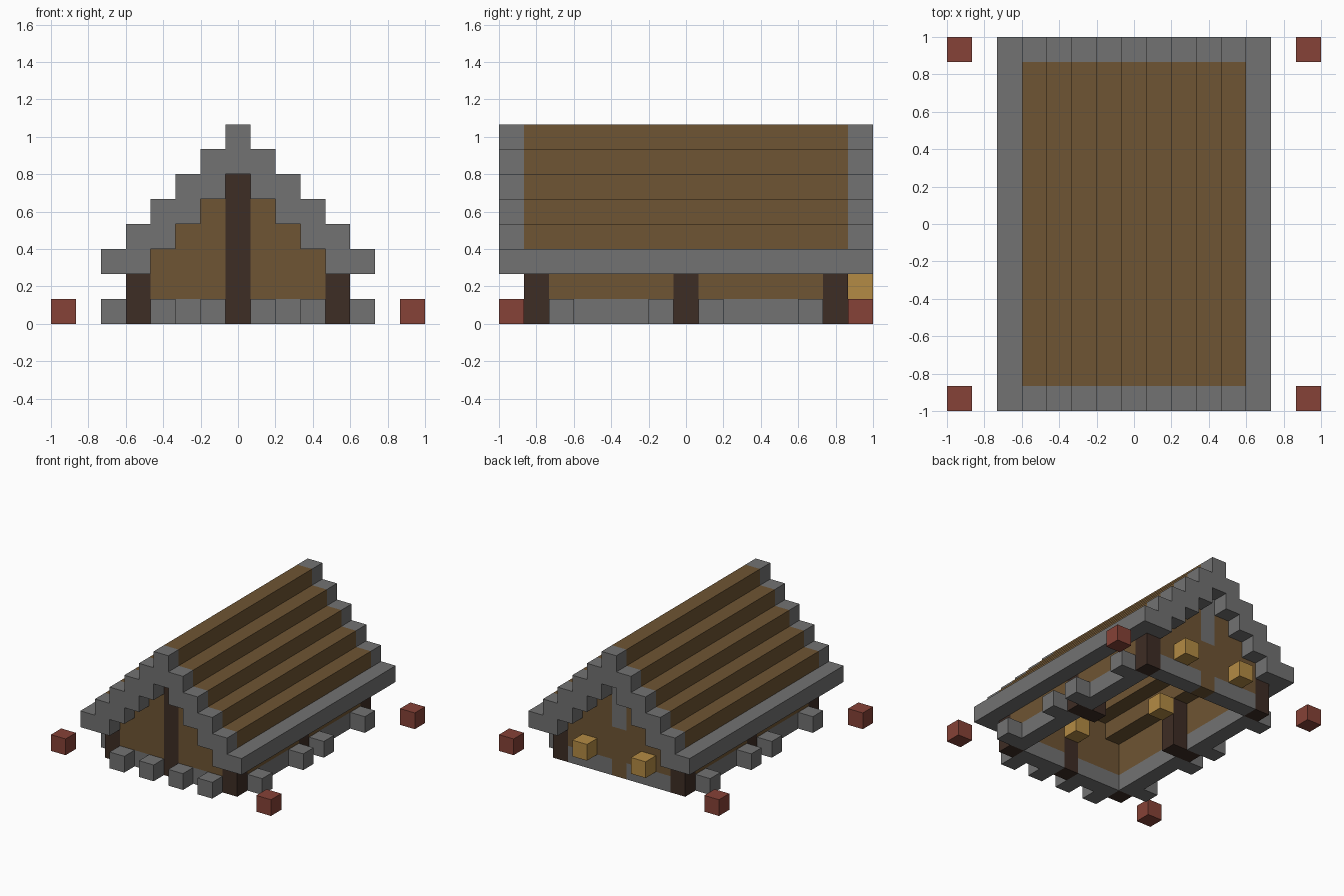
import bpy
import bmesh
from mathutils import Matrix, Vector

U = 2 / 15  # size of one building block

cube = bpy.data.objects.get("Cube")
if cube:
    bpy.data.objects.remove(cube, do_unlink=True)


def material(name, rgb):
    mat = bpy.data.materials.new(name)
    mat.use_nodes = True
    mat.diffuse_color = (*rgb, 1)
    mat.node_tree.nodes["Principled BSDF"].inputs["Base Color"].default_value = (*rgb, 1)
    return mat


STONE = material("stone_grey", (0.168, 0.168, 0.168))
PLANK = material("plank_brown", (0.156, 0.089, 0.033))
TIMBER = material("dark_timber", (0.048, 0.026, 0.018))
BRICK = material("brick_red", (0.238, 0.054, 0.038))
LAMP = material("lamp_yellow", (0.456, 0.258, 0.058))


def finish(name, mat, bm):
    bmesh.ops.recalc_face_normals(bm, faces=bm.faces)
    mesh = bpy.data.meshes.new(name)
    bm.to_mesh(mesh)
    bm.free()
    mesh.materials.append(mat)
    bpy.context.collection.objects.link(bpy.data.objects.new(name, mesh))


def blocks(name, mat, boxes):
    """Boxes given as inclusive block ranges: (x0, x1, y0, y1, z0, z1)."""
    bm = bmesh.new()
    for x0, x1, y0, y1, z0, z1 in boxes:
        centre = Vector((x0 + x1, y0 + y1, z0 + z1 + 1)) * U / 2
        size = Vector((x1 - x0 + 1, y1 - y0 + 1, z1 - z0 + 1)) * U
        bmesh.ops.create_cube(bm, size=1, matrix=Matrix.LocRotScale(centre, None, size))
    finish(name, mat, bm)


def unit(x, y, z):
    return (x, x, y, y, z, z)


def stair_roof(name, mat, y0, y1, eave):
    """Stepped roof shell extruded along y, mirrored about x = 0."""
    half = []
    for i in range(4):                       # inner steps, top to bottom
        half += [(0.5 + i, 6 - i), (0.5 + i, 5 - i)]
    for i in range(6):                       # outer steps, bottom to top
        w = min(5.5 - i, eave)
        half += [(w, 2 + i), (w, 3 + i)]
    half = [p for i, p in enumerate(half) if i == 0 or p != half[i - 1]]
    outline = half + [(-x, z) for x, z in reversed(half)]
    bm = bmesh.new()
    verts = [bm.verts.new((x * U, (y0 - 0.5) * U, z * U)) for x, z in outline]
    face = bm.faces.new(verts)
    extruded = bmesh.ops.extrude_face_region(bm, geom=[face])["geom"]
    moved = [v for v in extruded if isinstance(v, bmesh.types.BMVert)]
    bmesh.ops.translate(bm, verts=moved, vec=(0, (y1 - y0 + 1) * U, 0))
    finish(name, mat, bm)


# Roof: plank shell, stone gable trims and stone eaves
stair_roof("roof_planks", PLANK, -6, 6, 4.5)
stair_roof("front_gable_trim", STONE, -7, -7, 5.5)
stair_roof("back_gable_trim", STONE, 7, 7, 5.5)
for side, x in (("left", 5), ("right", -5)):
    blocks(side + "_eave", STONE, [(x, x, -6, 6, 2, 2)])

# Gable walls: stepped planks on each side of the centre
for end, y in (("front", -6), ("back", 6)):
    blocks(end + "_wall", PLANK,
           [box for z, z1, w in ((1, 2, 3), (3, 3, 2), (4, 4, 1))
            for box in ((1, w, y, y, z, z1), (-w, -1, y, y, z, z1))])
    blocks(end + "_base", STONE, [(1, 3, y, y, 0, 0), (-3, -1, y, y, 0, 0)])
blocks("front_centre_post", TIMBER, [(0, 0, -6, -6, 0, 5)])
blocks("back_door", PLANK, [(0, 0, 6, 6, 0, 2)])
blocks("back_lintel", STONE, [(0, 0, 6, 6, 3, 5)])

# Side walls, posts and inner pillars
for side, s in (("left", 1), ("right", -1)):
    x = 4 * s
    blocks(side + "_base", STONE, [(x, x, 1, 5, 0, 0), (x, x, -5, -1, 0, 0)])
    blocks(side + "_wall", PLANK, [(x, x, 1, 5, 1, 1), (x, x, -5, -1, 1, 1)])
    blocks(side + "_posts", TIMBER, [(x, x, y, y, 0, 1) for y in (-6, 0, 6)])
    blocks(side + "_inner_pillar", TIMBER, [(3 * s, 3 * s, 0, 0, 0, 2)])
    blocks(side + "_footing_stones", STONE,
           [unit(5 * s, y, 0) for y in (-5, -1, 1, 5)])
blocks("front_footing_stones", STONE, [unit(x, -7, 0) for x in (-3, -1, 1, 3)])

# Lamps, inside and on the back wall
blocks("inner_lamps", LAMP, [unit(-2, 0, 2), unit(2, 0, 2), unit(0, -5, 2)])
blocks("back_lamps", LAMP, [unit(-2, 7, 1), unit(2, 7, 1)])

# Corner marker blocks
blocks("corner_markers", BRICK, [unit(x, y, 0) for x in (-7, 7) for y in (-7, 7)])
